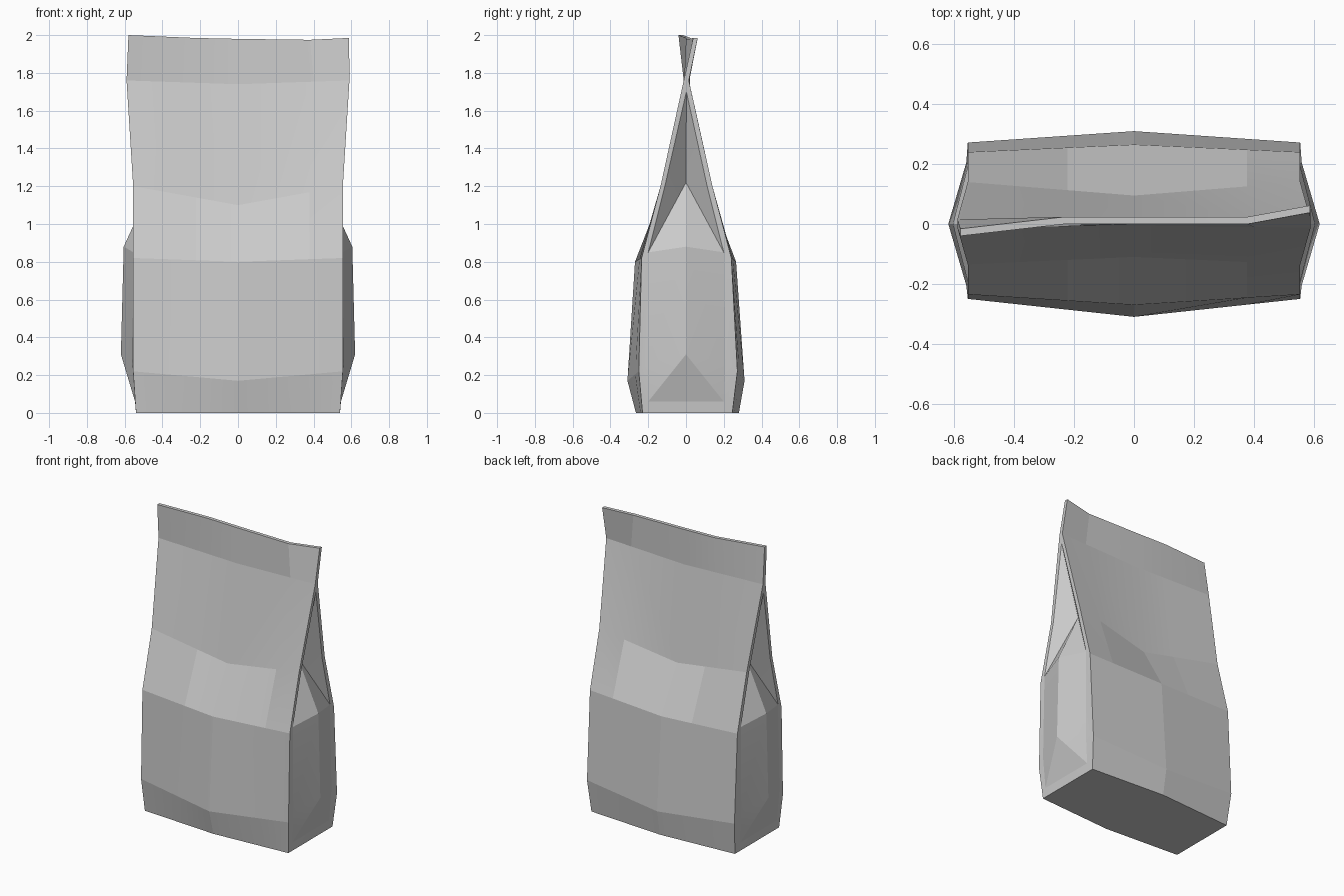
import bpy
import bmesh
import math

cube = bpy.data.objects.get("Cube")
if cube:
    bpy.data.objects.remove(cube, do_unlink=True)


def material(name, value):
    mat = bpy.data.materials.new(name)
    mat.use_nodes = True
    color = (value, value, value, 1)
    mat.diffuse_color = color
    mat.node_tree.nodes["Principled BSDF"].inputs["Base Color"].default_value = color
    return mat


# Panel rows: edge z, centre z, half width, front edge y, front centre y, back edge y, back centre y
ROWS = [
    (0, 0, .54, -.23, -.265, .245, .28),
    (.22, .17, .555, -.25, -.31, .272, .31),
    (.82, .8, .555, -.235, -.27, .24, .265),
    (1.2, 1.1, .555, -.135, -.11, .14, .095),
    (1.76, 1.74, .59, -.012, -.005, .015, .02),
]
COLS = [-1, -.4, 0, .68, 1]
# Wavy sealed top: x, y, z of the front lip
LIP = [(-.58, -.04, 2), (-.23, 0, 1.985), (0, 0, 1.98), (.38, 0, 1.975), (.588, .038, 1.985)]

bm = bmesh.new()


def mix(edge, centre, u):
    return centre + (edge - centre) * abs(u)


def panel(ye, yc, lip_offset):
    """Front or back sheet of the bag, returned as rows of vertices."""
    grid = []
    for row in ROWS:
        grid.append([bm.verts.new((row[2] * u, mix(row[ye], row[yc], u), mix(row[0], row[1], u)))
                     for u in COLS])
    grid.append([bm.verts.new((x, y + lip_offset, z)) for x, y, z in LIP])
    for low, high in zip(grid, grid[1:]):
        for c in range(len(COLS) - 1):
            bm.faces.new((low[c], low[c + 1], high[c + 1], high[c]))
    return grid


front = panel(3, 4, 0)
back = panel(5, 6, .024)

# Base and top lip between the two sheets
for r in (0, -1):
    for c in range(len(COLS) - 1):
        bm.faces.new((front[r][c], front[r][c + 1], back[r][c + 1], back[r][c]))


def gusset(side, col):
    """Folded side with narrow seams along both sheets."""
    def vert(x, y, z):
        return bm.verts.new((side * x, y, z))

    bulge_low = vert(.62, 0, .31)
    bulge_high = vert(.605, 0, .88)
    fold = vert(.45, 0, 1.22)
    tip = vert(.585, .002, 1.7)
    seams = []
    for sheet, d in ((front, -1), (back, 1)):
        o = [row[col] for row in sheet]
        i = [vert(.54, d * .2, 0), vert(.545, d * .2, .06), vert(.56, d * .205, .27),
             vert(.553, d * .2, .85), vert(.555, d * .112, 1.2)]
        for face in (
                # seam strip
                (o[0], o[1], i[2], i[1], i[0]), (o[1], o[2], i[3], i[2]),
                (o[2], o[3], i[4], i[3]), (o[3], o[4], tip, i[4]),
                # bulging lower half
                (i[1], i[2], bulge_low), (i[2], i[3], bulge_high, bulge_low),
                # inward fold
                (i[3], fold, bulge_high), (i[3], i[4], fold), (i[4], tip, fold)):
            bm.faces.new(face)
        seams.append((o, i))
    (fo, fi), (bo, bi) = seams
    bm.faces.new((fi[1], bi[1], bulge_low))
    bm.faces.new((fi[0], bi[0], bi[1], fi[1]))
    bm.faces.new((fo[0], fi[0], bi[0], bo[0]))
    bm.faces.new((fo[4], bo[4], tip))
    bm.faces.new((fo[4], fo[5], bo[5], bo[4]))


gusset(-1, 0)
gusset(1, -1)

bmesh.ops.recalc_face_normals(bm, faces=bm.faces)
mesh = bpy.data.meshes.new("paper_bag")
bm.to_mesh(mesh)
bm.free()
bag = bpy.data.objects.new("paper_bag", mesh)
bpy.context.collection.objects.link(bag)
mesh.materials.append(material("light grey", .6))

# Soft shading over shallow wrinkles only
bpy.context.view_layer.objects.active = bag
bag.select_set(True)
bpy.ops.object.shade_smooth_by_angle(angle=math.radians(6))
